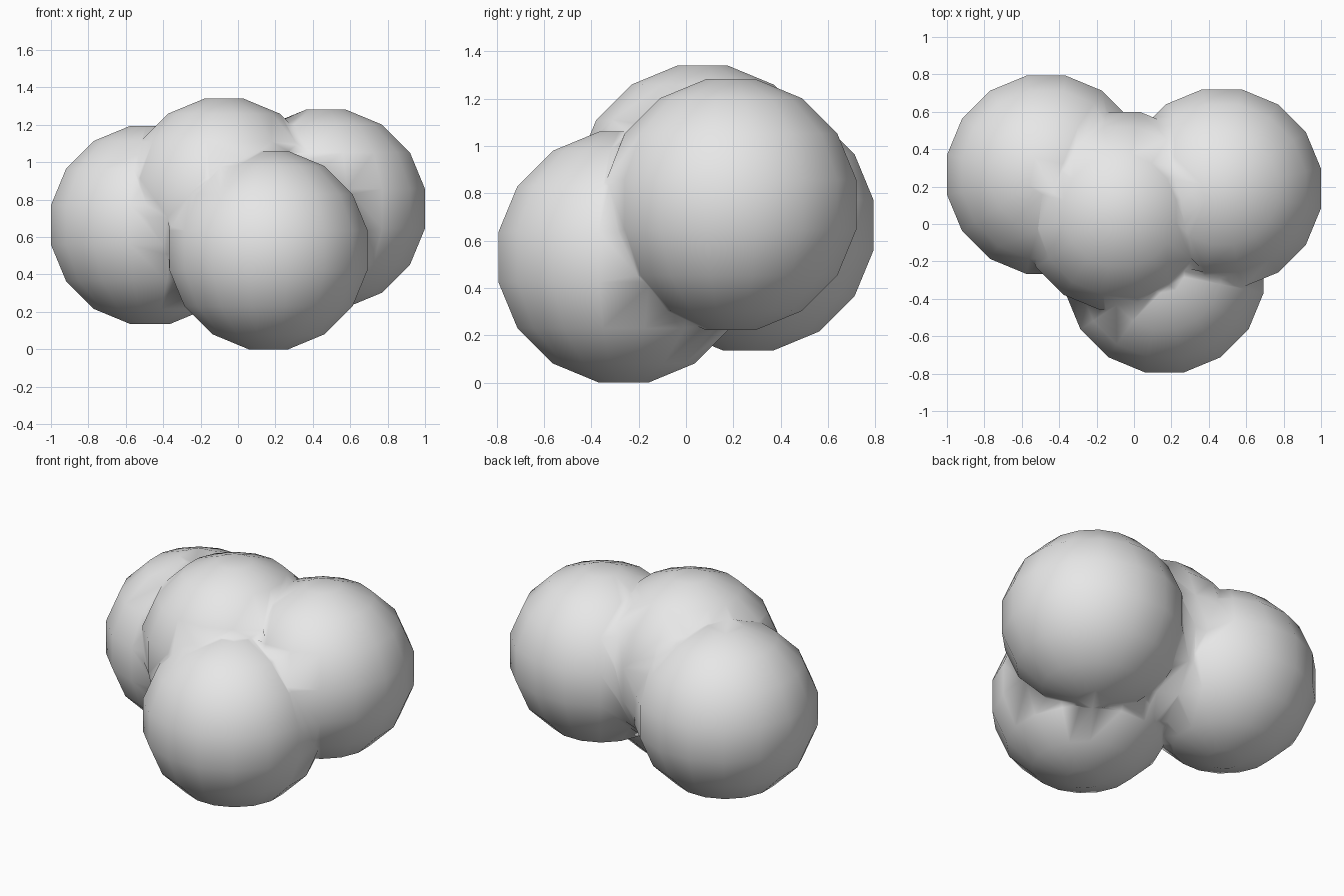
import bpy, bmesh, math
from mathutils import Matrix

old = bpy.data.objects.get("Cube")
if old:
    bpy.data.objects.remove(old, do_unlink=True)

SIDES = 16
STEP = 2 * math.pi / SIDES
RADIUS = 0.53 / math.cos(STEP / 2)

grey = bpy.data.materials.new("light_grey")
grey.use_nodes = True
colour = (0.8, 0.8, 0.8, 1)
grey.diffuse_color = colour
grey.node_tree.nodes["Principled BSDF"].inputs["Base Color"].default_value = colour


def lobe(name, centre):
    """Ball turned from a half polygon, with flat sides facing each axis."""
    bm = bmesh.new()
    widen = 1 / math.cos(STEP / 2)
    profile = []
    for i in range(SIDES // 2):
        a = -math.pi / 2 + STEP * (i + 0.5)
        profile.append(bm.verts.new((RADIUS * math.cos(a) * widen, 0, RADIUS * math.sin(a))))
    edges = [bm.edges.new(pair) for pair in zip(profile, profile[1:])]
    bmesh.ops.spin(bm, geom=profile + edges, axis=(0, 0, 1), cent=(0, 0, 0),
                   angle=2 * math.pi, steps=SIDES, use_merge=True)
    bmesh.ops.remove_doubles(bm, verts=bm.verts[:], dist=0.001)
    # Close the top and bottom
    bmesh.ops.holes_fill(bm, edges=[e for e in bm.edges if e.is_boundary], sides=0)
    bmesh.ops.recalc_face_normals(bm, faces=bm.faces[:])
    bm.transform(Matrix.Translation(centre) @ Matrix.Rotation(STEP / 2, 4, "Z"))
    mesh = bpy.data.meshes.new(name)
    bm.to_mesh(mesh)
    bm.free()
    mesh.materials.append(grey)
    obj = bpy.data.objects.new(name, mesh)
    bpy.context.collection.objects.link(obj)
    return obj


# Four equal lobes merged into one body
body = lobe("lobed_body", (-0.075, 0.07, 0.81))
others = [
    lobe("left_lobe", (0.47, 0.19, 0.752)),
    lobe("right_lobe", (-0.47, 0.263, 0.665)),
    lobe("front_lobe", (0.163, -0.263, 0.53)),
]
bpy.context.view_layer.objects.active = body
for other in others:
    union = body.modifiers.new("merge", "BOOLEAN")
    union.operation = "UNION"
    union.solver = "EXACT"
    union.object = other
    bpy.ops.object.modifier_apply(modifier=union.name)
    bpy.data.objects.remove(other, do_unlink=True)

# Weld slivers along the seams, then shade softly across them
bm = bmesh.new()
bm.from_mesh(body.data)
bmesh.ops.remove_doubles(bm, verts=bm.verts[:], dist=0.02)
for face in bm.faces:
    face.smooth = True
    face.material_index = 0
bm.to_mesh(body.data)
bm.free()
